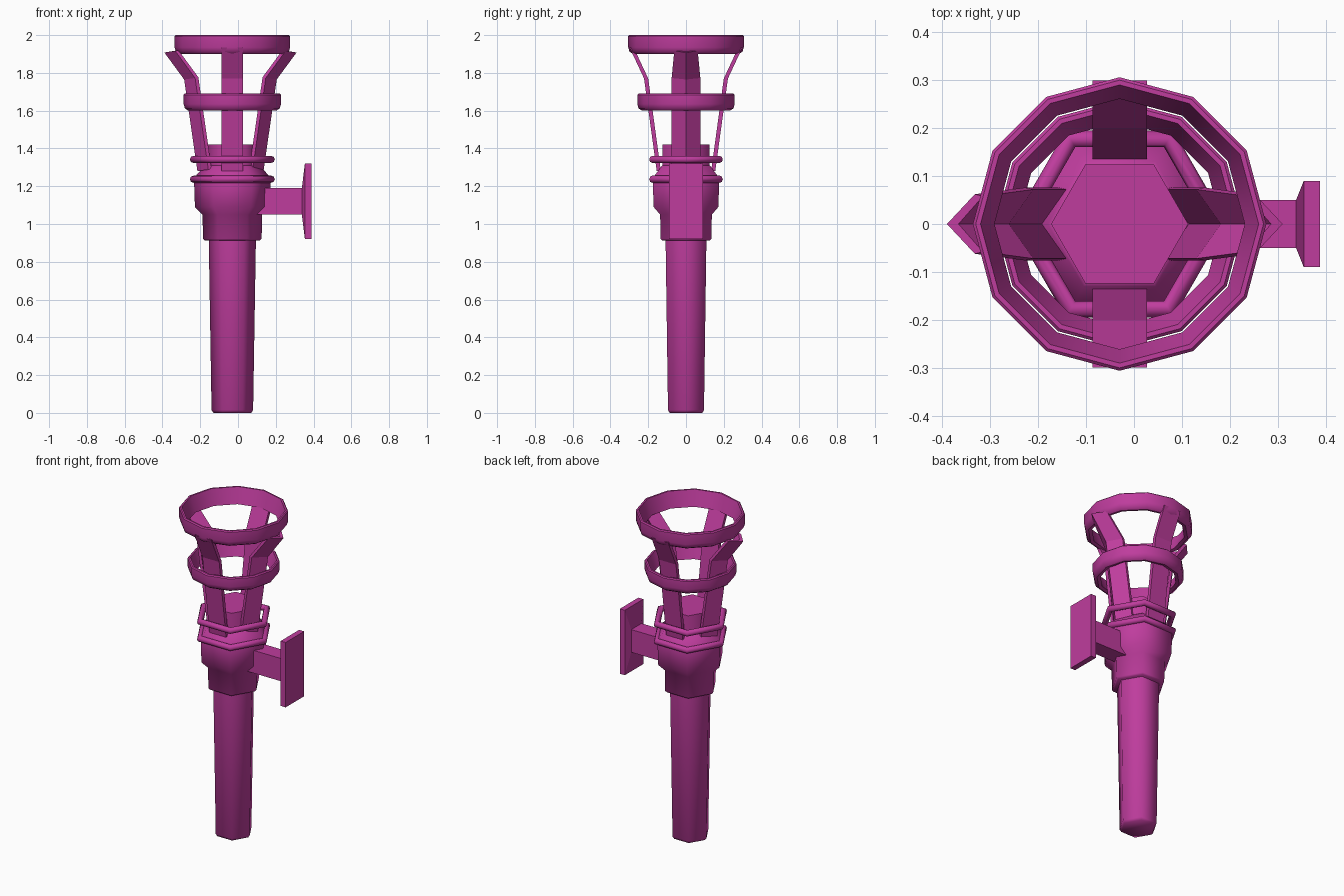
import bpy, bmesh
from math import pi, cos, sin, radians
from mathutils import Matrix

if "Cube" in bpy.data.objects:
    bpy.data.objects.remove(bpy.data.objects["Cube"])

AXIS = -0.03  # x of the torch's centre line

magenta = bpy.data.materials.new("magenta")
magenta.use_nodes = True
COLOUR = (0.52, 0.046, 0.34, 1)
magenta.diffuse_color = COLOUR
magenta.node_tree.nodes["Principled BSDF"].inputs["Base Color"].default_value = COLOUR


def finish(name, bm, smooth=0):
    bmesh.ops.recalc_face_normals(bm, faces=bm.faces[:])
    mesh = bpy.data.meshes.new(name)
    bm.to_mesh(mesh)
    bm.free()
    mesh.materials.append(magenta)
    obj = bpy.data.objects.new(name, mesh)
    bpy.context.collection.objects.link(obj)
    if smooth:
        bpy.ops.object.select_all(action='DESELECT')
        obj.select_set(True)
        bpy.context.view_layer.objects.active = obj
        bpy.ops.object.shade_smooth_by_angle(angle=radians(smooth))
    return obj


def lathe(name, profile, sides, closed=False, smooth=65):
    """Turn a (radius, z) profile; open profiles are capped, closed ones make rings."""
    bm = bmesh.new()
    loops = [[bm.verts.new((AXIS + r * cos(2 * pi * i / sides), r * sin(2 * pi * i / sides), z))
              for i in range(sides)] for r, z in profile]
    pairs = list(zip(loops, loops[1:]))
    if closed:
        pairs.append((loops[-1], loops[0]))
    else:
        bm.faces.new(loops[0])
        bm.faces.new(loops[-1])
    for a, b in pairs:
        for i in range(sides):
            j = (i + 1) % sides
            bm.faces.new((a[i], a[j], b[j], b[i]))
    return finish(name, bm, smooth)


def sweep(name, sections, turn=0, centre=AXIS):
    """Join equal cross-sections into a capped solid, turned about the axis."""
    bm = bmesh.new()
    loops = [[bm.verts.new(p) for p in s] for s in sections]
    for a, b in zip(loops, loops[1:]):
        for i in range(len(a)):
            j = (i + 1) % len(a)
            bm.faces.new((a[i], a[j], b[j], b[i]))
    bm.faces.new(loops[0])
    bm.faces.new(loops[-1])
    bm.transform(Matrix.Translation((centre, 0, 0)) @ Matrix.Rotation(turn, 4, 'Z'))
    return finish(name, bm)


# Hexagonal handle, collar and core
lathe("handle", [(0.10, 0), (0.11, 0.015), (0.125, 0.93)], 6)
lathe("collar", [(0.145, 0.912), (0.155, 0.922), (0.158, 1.05), (0.198, 1.09),
                 (0.203, 1.235), (0.198, 1.25), (0.15, 1.305), (0.143, 1.31)], 6)
lathe("core", [(0.143, 1.28), (0.143, 1.42)], 6)

# Hexagonal rounded bands
for name, z in (("lower_band", 1.237), ("upper_band", 1.342)):
    tube = [(0.205 + 0.02 * cos(k * pi / 4), z + 0.019 * sin(k * pi / 4)) for k in range(8)]
    lathe(name, tube, 6, closed=True)

# Twelve-sided basket hoops, thin at the lip and chamfered below
for name, r, low, high in (("middle_hoop", 0.258, 1.60, 1.69), ("top_hoop", 0.306, 1.90, 2.0)):
    lathe(name, [(r - 0.045, low + 0.005), (r - 0.025, low), (r - 0.007, low + 0.012),
                 (r, low + 0.035), (r, high - 0.006), (r - 0.006, high),
                 (r - 0.016, high)], 12, closed=True, smooth=40)

# Flat prongs at the front and back: (distance, z)
flat_path = [(0.143, 1.28), (0.21, 1.77), (0.287, 1.935)]
for name, turn in (("back_prong", pi / 2), ("front_prong", -pi / 2)):
    sweep(name, [[(d - 0.01, -0.057, z), (d + 0.012, -0.057, z),
                  (d + 0.012, 0.057, z), (d - 0.01, 0.057, z)] for d, z in flat_path], turn)

# Ridged prongs at the sides: (ridge distance, z, half width)
ridge_path = [(0.175, 1.28, 0.076), (0.245, 1.765, 0.076), (0.35, 1.908, 0.062)]
for name, turn in (("left_prong", 0), ("right_prong", pi)):
    sweep(name, [[(d, 0, z), (d - 0.058, w, z + 0.008), (d - 0.075, w - 0.004, z + 0.012),
                  (d - 0.024, 0, z + 0.004), (d - 0.075, 0.004 - w, z + 0.012),
                  (d - 0.058, -w, z + 0.008)] for d, z, w in ridge_path], turn, -0.04)


# Wall bracket: arm, flare and plate
def rectangle(x, half_y, half_z):
    return [(x, a * half_y, 1.12 + b * half_z) for a, b in ((-1, -1), (1, -1), (1, 1), (-1, 1))]


sweep("bracket_arm", [rectangle(0.10, 0.05, 0.07), rectangle(0.34, 0.05, 0.07)], 0, 0)
sweep("wall_plate", [rectangle(0.338, 0.05, 0.07), rectangle(0.354, 0.09, 0.2),
                     rectangle(0.388, 0.09, 0.2)], 0, 0)
